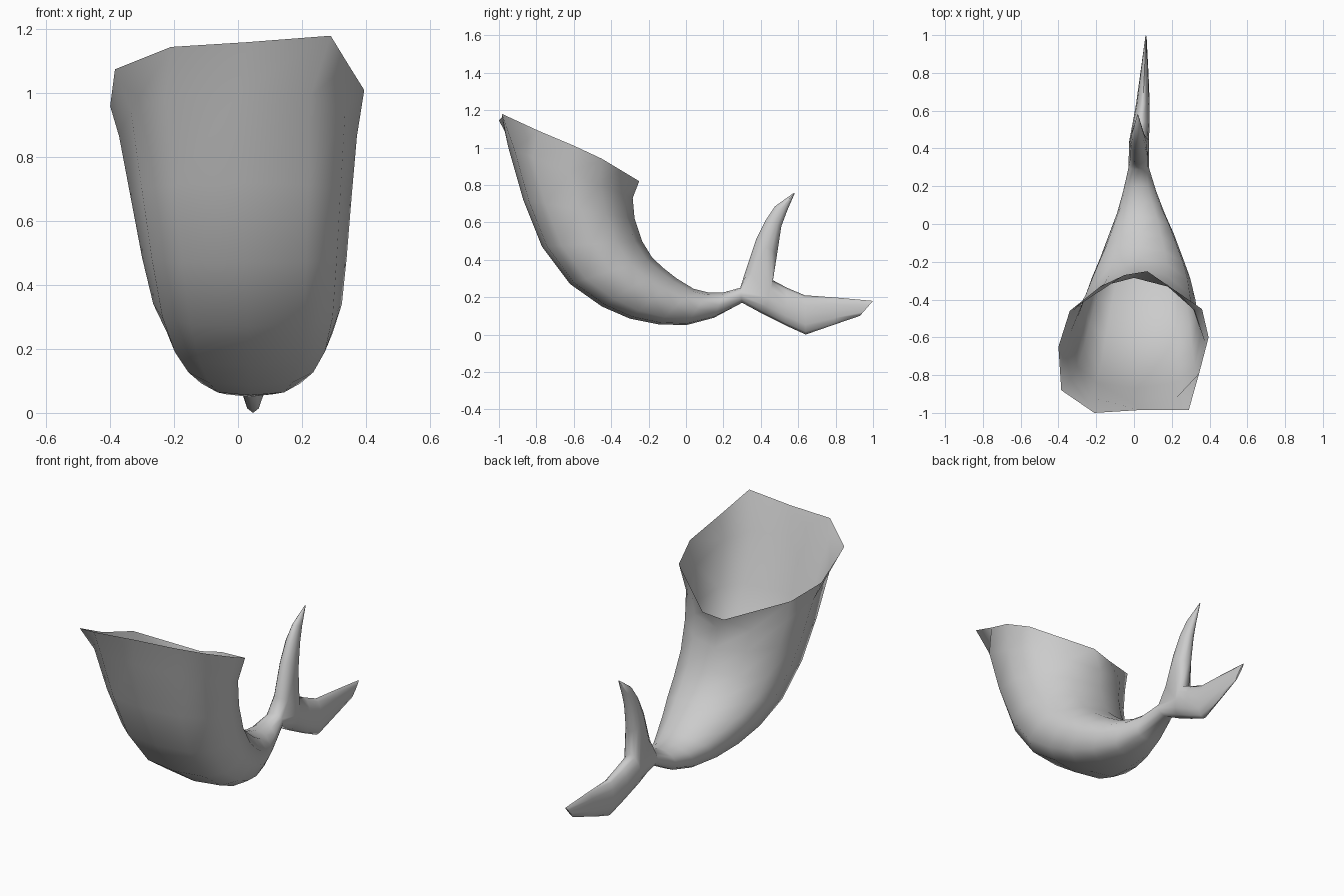
import bpy, bmesh, math
from mathutils import Vector

N = 12
bm = bmesh.new()


def ring(outer, inner, cx, hw, p_outer=1.0, p_inner=1.0):
    """Section spanning two points of the side profile, hw wide each side."""
    a, b = Vector((cx, *outer)), Vector((cx, *inner))
    mid, half = (a + b) / 2, (a - b) / 2
    pts = []
    for i in range(N):
        c, s = math.cos(2 * math.pi * i / N), math.sin(2 * math.pi * i / N)
        p = p_outer if c > 0 else p_inner
        soft = lambda v: math.copysign(abs(v) ** p, v)
        pts.append(mid + half * soft(c) + Vector((hw * soft(s), 0, 0)))
    return pts


def verts(points):
    return [bm.verts.new(p) for p in points]


def bridge(r, s, span=range(N)):
    for i in span:
        j = (i + 1) % N
        bm.faces.new((r[j], r[i], s[i], s[j]))


def loft(rows):
    for r, s in zip(rows, rows[1:]):
        bridge(r, s)


# Open, curved body with an uneven rim
rim = [Vector(p) for p in (
    (0.03, -0.985, 1.16), (0.29, -0.985, 1.18), (0.345, -0.79, 1.09), (0.395, -0.6, 1.01),
    (0.36, -0.45, 0.94), (0.215, -0.35, 0.88), (0.07, -0.25, 0.82), (-0.05, -0.27, 0.80),
    (-0.34, -0.46, 0.91), (-0.4, -0.65, 0.96), (-0.385, -0.88, 1.075), (-0.21, -1.0, 1.145))]
body = [
    ((-0.95, 1.00), (-0.285, 0.73), 0.0, 0.372),
    ((-0.87, 0.72), (-0.275, 0.62), 0.01, 0.345),
    ((-0.77, 0.47), (-0.235, 0.50), 0.02, 0.32),
    ((-0.62, 0.27), (-0.18, 0.41), 0.03, 0.295),
    ((-0.45, 0.15), (-0.12, 0.355), 0.037, 0.26),
    ((-0.30, 0.085), (-0.05, 0.30), 0.04, 0.217),
    ((-0.15, 0.055), (0.04, 0.245), 0.04, 0.172),
    ((0.00, 0.050), (0.12, 0.225), 0.036, 0.125),
    ((0.15, 0.09), (0.20, 0.225), 0.03, 0.087)]
neck = verts(ring((0.30, 0.17), (0.29, 0.25), 0.025, 0.055))
loft([verts(rim)] + [verts(ring(*r, 0.72, 1.05)) for r in body] + [neck])

# Fork: both lobes share the arc over the crotch
low = verts(ring((0.42, 0.105), (0.465, 0.29), 0.027, 0.052))
front = ring((0.465, 0.29), (0.315, 0.33), 0.027, 0.052)
up = [None] * N
for i in range(N):
    if 4 <= i <= 8:
        up[i] = bm.verts.new(front[i])
    else:
        up[i] = low[(6 - i) % N]
bridge(neck, up, range(3, 9))
bridge(neck, low, [9, 10, 11, 0, 1, 2])

# Upper and lower fin lobes
upper = [((0.487, 0.43), (0.375, 0.51), 0.022, 0.045),
         ((0.51, 0.58), (0.425, 0.61), 0.02, 0.035),
         ((0.54, 0.66), (0.475, 0.685), 0.02, 0.022),
         ((0.582, 0.757), (0.576, 0.757), 0.02, 0.002)]
lower = [((0.53, 0.05), (0.54, 0.25), 0.038, 0.045),
         ((0.64, 0.0), (0.635, 0.21), 0.047, 0.036),
         ((0.79, 0.052), (0.80, 0.198), 0.055, 0.022),
         ((0.93, 0.10), (1.0, 0.18), 0.063, 0.005)]
for base, lobe in ((up, upper), (low, lower)):
    rows = [base] + [verts(ring(*r)) for r in lobe]
    loft(rows)
    bm.faces.new(rows[-1])

bmesh.ops.recalc_face_normals(bm, faces=bm.faces)
me = bpy.data.meshes.new("forked_tail")
bm.to_mesh(me)
bm.free()
ob = bpy.data.objects.new("forked_tail", me)
bpy.context.collection.objects.link(ob)
ob.select_set(True)
bpy.context.view_layer.objects.active = ob
bpy.ops.object.shade_smooth_by_angle(angle=math.radians(75))
